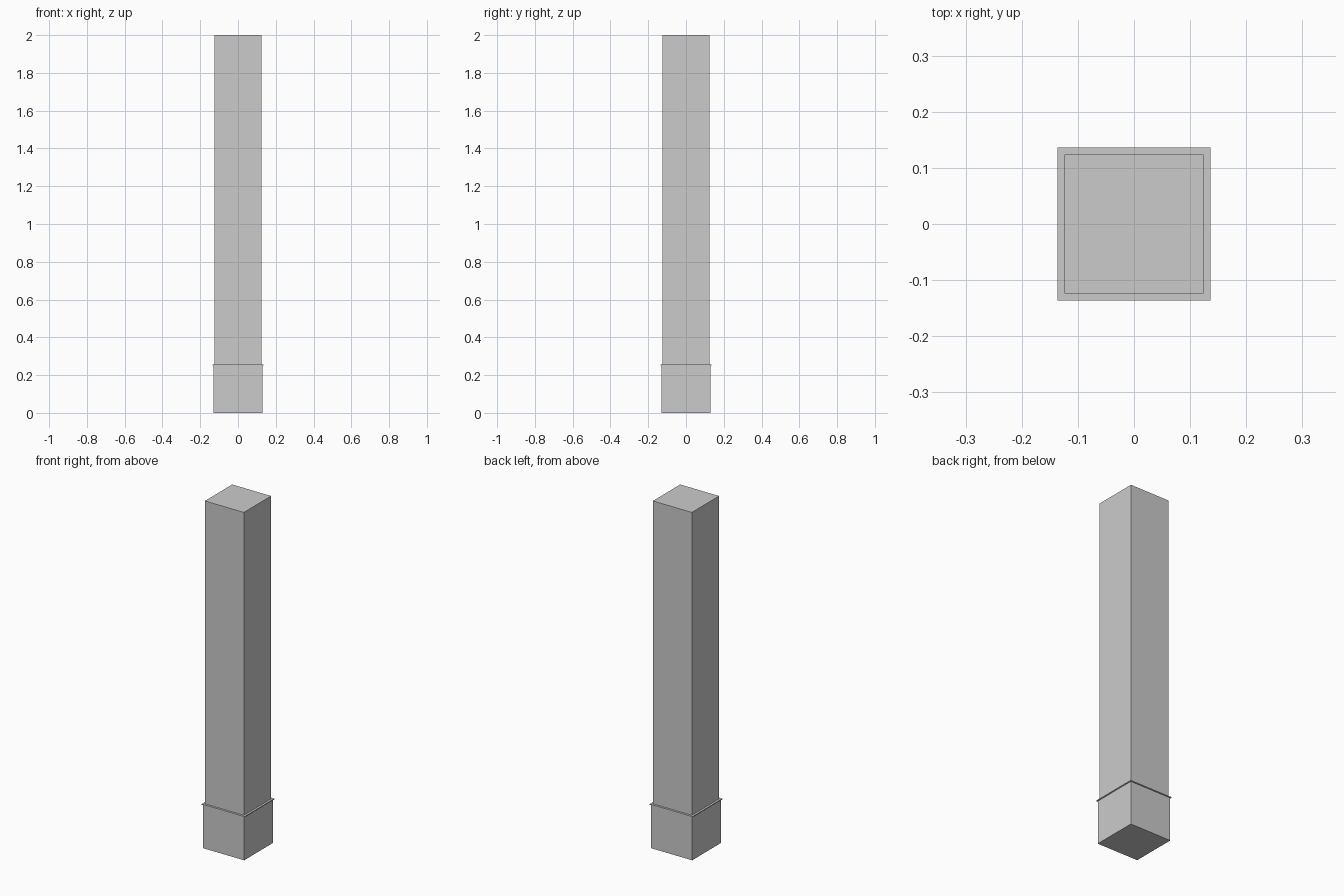
import bpy, bmesh

if "Cube" in bpy.data.objects:
    bpy.data.objects.remove(bpy.data.objects["Cube"])

# Square pillar: (half width, height) rings from the ground up
profile = [
    (0.131, 0.0),    # plinth foot
    (0.131, 0.250),  # plinth top, under the lip
    (0.136, 0.250),  # thin lip, lower edge
    (0.136, 0.255),  # thin lip, upper edge
    (0.124, 0.255),  # shaft foot
    (0.124, 2.0),    # shaft top
]


def square_ring(bm, half, z):
    corners = [(-1, -1), (1, -1), (1, 1), (-1, 1)]
    return [bm.verts.new((half * x, half * y, z)) for x, y in corners]


bm = bmesh.new()
rings = [square_ring(bm, half, z) for half, z in profile]

# Walls and ledges between neighbouring rings
for low, high in zip(rings, rings[1:]):
    for i in range(4):
        j = (i + 1) % 4
        bm.faces.new((low[i], low[j], high[j], high[i]))

# Bottom and top caps
bm.faces.new(rings[0][::-1])
bm.faces.new(rings[-1])
bmesh.ops.recalc_face_normals(bm, faces=bm.faces)

mesh = bpy.data.meshes.new("pillar")
bm.to_mesh(mesh)
bm.free()
bpy.context.collection.objects.link(bpy.data.objects.new("pillar", mesh))
